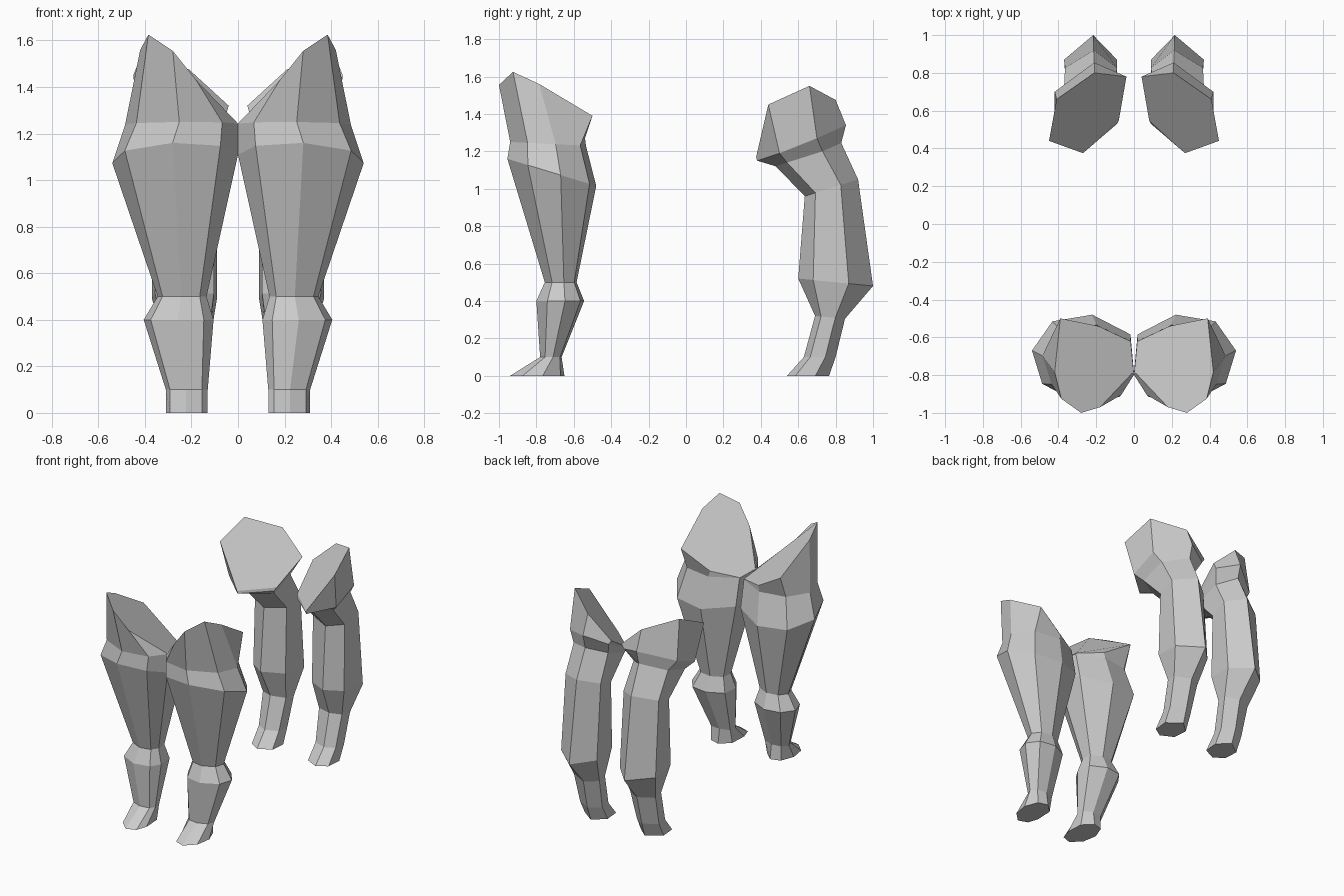
import bpy, bmesh

cube = bpy.data.objects.get("Cube")
if cube:
    bpy.data.objects.remove(cube, do_unlink=True)

grey = bpy.data.materials.new("plain grey")
grey.use_nodes = True
colour = (0.6, 0.6, 0.6, 1)
grey.diffuse_color = colour
grey.node_tree.nodes["Principled BSDF"].inputs["Base Color"].default_value = colour


def loft(name, rings, side):
    """Skin a stack of rings from top to bottom; side mirrors the limb in x."""
    bm = bmesh.new()
    loops = [[bm.verts.new((side * x, y, z)) for x, y, z in ring] for ring in rings]
    for a, b in zip(loops, loops[1:]):
        n = len(a)
        for i in range(n):
            j = (i + 1) % n
            bm.faces.new((a[i], a[j], b[j], b[i]))
    bm.faces.new(loops[0])
    bm.faces.new(loops[-1])
    bmesh.ops.recalc_face_normals(bm, faces=bm.faces)
    mesh = bpy.data.meshes.new(name)
    bm.to_mesh(mesh)
    bm.free()
    mesh.materials.append(grey)
    bpy.context.collection.objects.link(bpy.data.objects.new(name, mesh))


def section(outline, x0, x1, y0, y1, z_front, z_back):
    """Fit a unit outline to a box, tilted from front to back."""
    ring = []
    for u, v in outline:
        t = (v + 1) / 2
        ring.append((x0 + (x1 - x0) * (u + 1) / 2, y0 + (y1 - y0) * t,
                     z_front + (z_back - z_front) * t))
    return ring


# Outlines run from the back round the outside to the front and inside
eight = [(-.18, 1), (.6, .85), (1, .2), (.8, -.54), (.04, -1), (-.72, -.83), (-1, -.3), (-.93, .56)]
six = [(-.1, 1), (1, .35), (.9, -.6), (.1, -1), (-.9, -.6), (-1, .35)]

# Front leg: sloping shoulder cap, then upper arm, knee and foot
shoulder = [(.19, -.54, 1.27), (.39, -.5, 1.39), (.42, -.785, 1.56), (.385, -.925, 1.625),
            (.28, -1, 1.555), (.18, -.97, 1.43), (.01, -.79, 1.245), (.02, -.62, 1.24)]
front_sizes = [
    (0, .485, -.94, -.535, 1.25, 1.23),
    (0, .54, -.955, -.48, 1.16, 1.015),
    (.135, .345, -.755, -.585, .5, .5),
    (.105, .405, -.80, -.545, .4, .4),
    (.13, .31, -.78, -.665, .1, .1),
    (.13, .31, -.94, -.65, 0, 0),
]
front_leg = [shoulder] + [section(eight, *s) for s in front_sizes]

# Hind leg: slanted thigh cap and wall, then shank, hock and foot
thigh = [
    [(.21, .80, 1.475), (.41, .66, 1.55), (.45, .44, 1.45), (.27, .375, 1.17), (.08, .55, 1.18), (.04, .78, 1.32)],
    [(.21, .855, 1.34), (.42, .70, 1.27), (.42, .50, 1.19), (.27, .38, 1.15), (.09, .53, 1.16), (.06, .78, 1.29)],
    [(.21, .83, 1.245), (.37, .73, 1.2), (.37, .54, 1.14), (.25, .48, 1.12), (.1, .55, 1.13), (.1, .73, 1.2)],
]
hind_sizes = [
    (.09, .365, .635, .92, .96, 1.05),
    (.09, .37, .60, 1.0, .52, .48),
    (.12, .32, .69, .85, .32, .305),
    (.135, .31, .63, .80, .1, .1),
    (.13, .31, .54, .765, 0, 0),
]
hind_leg = thigh + [section(six, *s) for s in hind_sizes]

for side, label in ((1, "left"), (-1, "right")):
    loft("front_leg_" + label, front_leg, side)
    loft("hind_leg_" + label, hind_leg, side)
